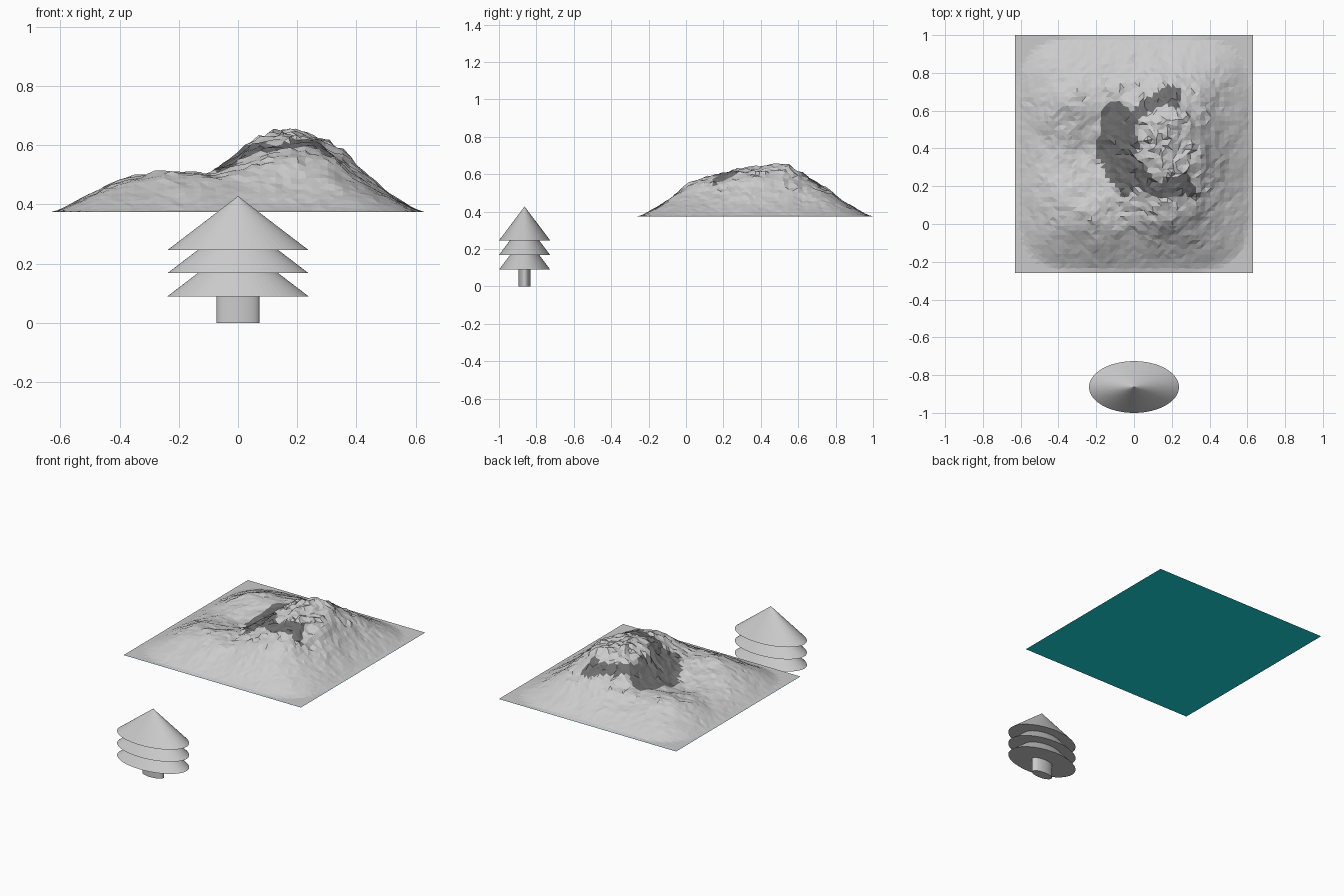
import bpy, bmesh, math, random
from mathutils import Vector, noise

if "Cube" in bpy.data.objects:
    bpy.data.objects.remove(bpy.data.objects["Cube"])

random.seed(4)
GROUND_Z, CY, HALF = 0.375, 0.37, 0.63


def gauss(x, y, cx, cy, sx, sy):
    return math.exp(-((x - cx) / sx) ** 2 - ((y - cy) / sy) ** 2)


def summit(x, y):
    sx = 0.23 if x < 0.17 else 0.25
    q = ((x - 0.17) / sx) ** 2 + ((y - 0.42) / 0.33) ** 2
    return math.exp(-q ** 1.35)


def height(x, y):
    # rounded-square falloff towards the flat rim
    u, v = abs(x) / HALF, abs(y - CY) / HALF
    d = 1 - (u ** 5 + v ** 5) ** 0.2
    t = min(max((d - 0.015) / 0.46, 0), 1)
    ramp = math.sin(t * math.pi / 2) ** 1.15
    # plateau, summit, two side ridges and the valley between them
    h = 0.103 + 0.165 * summit(x, y)
    h += 0.03 * gauss(x, y, -0.2, 0.06, 0.25, 0.12)
    h += 0.02 * gauss(x, y, -0.3, 0.66, 0.18, 0.12)
    h += 0.04 * gauss(x, y, 0.23, 0.04, 0.2, 0.15)
    h -= 0.035 * gauss(x, y, -0.3, 0.36, 0.22, 0.15)
    # rocky roughness
    n = noise.fractal(Vector((x * 6 + 3.1, y * 6 + 1.7, 0.4)), 0.7, 2.1, 5)
    h += n * (0.016 + 0.014 * summit(x, y))
    return h * ramp


def material(name, color):
    mat = bpy.data.materials.new(name)
    mat.diffuse_color = (*color, 1)
    mat.use_nodes = True
    mat.node_tree.nodes["Principled BSDF"].inputs["Base Color"].default_value = mat.diffuse_color
    return mat


def link(name, bm, mats):
    mesh = bpy.data.meshes.new(name)
    bm.to_mesh(mesh)
    bm.free()
    for m in mats:
        mesh.materials.append(m)
    ob = bpy.data.objects.new(name, mesh)
    bpy.context.collection.objects.link(ob)
    return ob


# mountain terrain: displaced, faceted grid
bm = bmesh.new()
bmesh.ops.create_grid(bm, x_segments=50, y_segments=50, size=HALF)
for v in bm.verts:
    x, y = v.co.x, v.co.y + CY
    h = height(x, y)
    edge = max(abs(x), abs(y - CY)) > HALF - 0.001
    s = summit(x, y)
    j = 0 if edge else 0.003 + 0.006 * s
    jz = min(0.008, h * 0.025)
    v.co = (x + random.uniform(-j, j), y + random.uniform(-j, j),
            GROUND_Z + h + random.uniform(-jz, jz))
bmesh.ops.triangulate(bm, faces=bm.faces[:])

# dark rock crescent wrapped around the left of the summit
for f in bm.faces:
    c = f.calc_center_median()
    dx, dy = c.x - 0.2, c.y - 0.42
    r = math.hypot(dx, dy) + 0.05 * noise.noise(c * 9)
    a = math.degrees(math.atan2(dy, dx)) % 360
    outer = 0.39 if 140 < a < 230 else 0.29
    if 80 < a < 300 and 0.19 < r < outer:
        f.material_index = 1
link("mountain", bm, [material("light_rock", (0.8, 0.8, 0.8)),
                      material("dark_rock", (0.16, 0.16, 0.16))])

# flat coloured base sheet closing the underside
bm = bmesh.new()
bmesh.ops.create_grid(bm, x_segments=1, y_segments=1, size=HALF)
base = link("mountain_base", bm, [material("teal", (0.01, 0.72, 0.75))])
base.location = (0, CY, GROUND_Z - 0.002)


# tree: elliptical trunk and three stacked cones
def tree_part(name, rx, ry, z0, z1, pointed):
    bpy.ops.mesh.primitive_cone_add(
        vertices=64, radius1=1, radius2=0 if pointed else 1, depth=z1 - z0,
        location=(0, -0.863, (z0 + z1) / 2))
    ob = bpy.context.object
    ob.name = name
    ob.scale = (rx, ry, 1)
    bpy.ops.object.transform_apply(location=False, rotation=False, scale=True)


tree_part("tree_trunk", 0.073, 0.032, 0, 0.1, False)
for i, z in enumerate((0.09, 0.168, 0.246)):
    tree_part(f"tree_tier_{i + 1}", 0.238, 0.137, z, z + 0.182, True)
